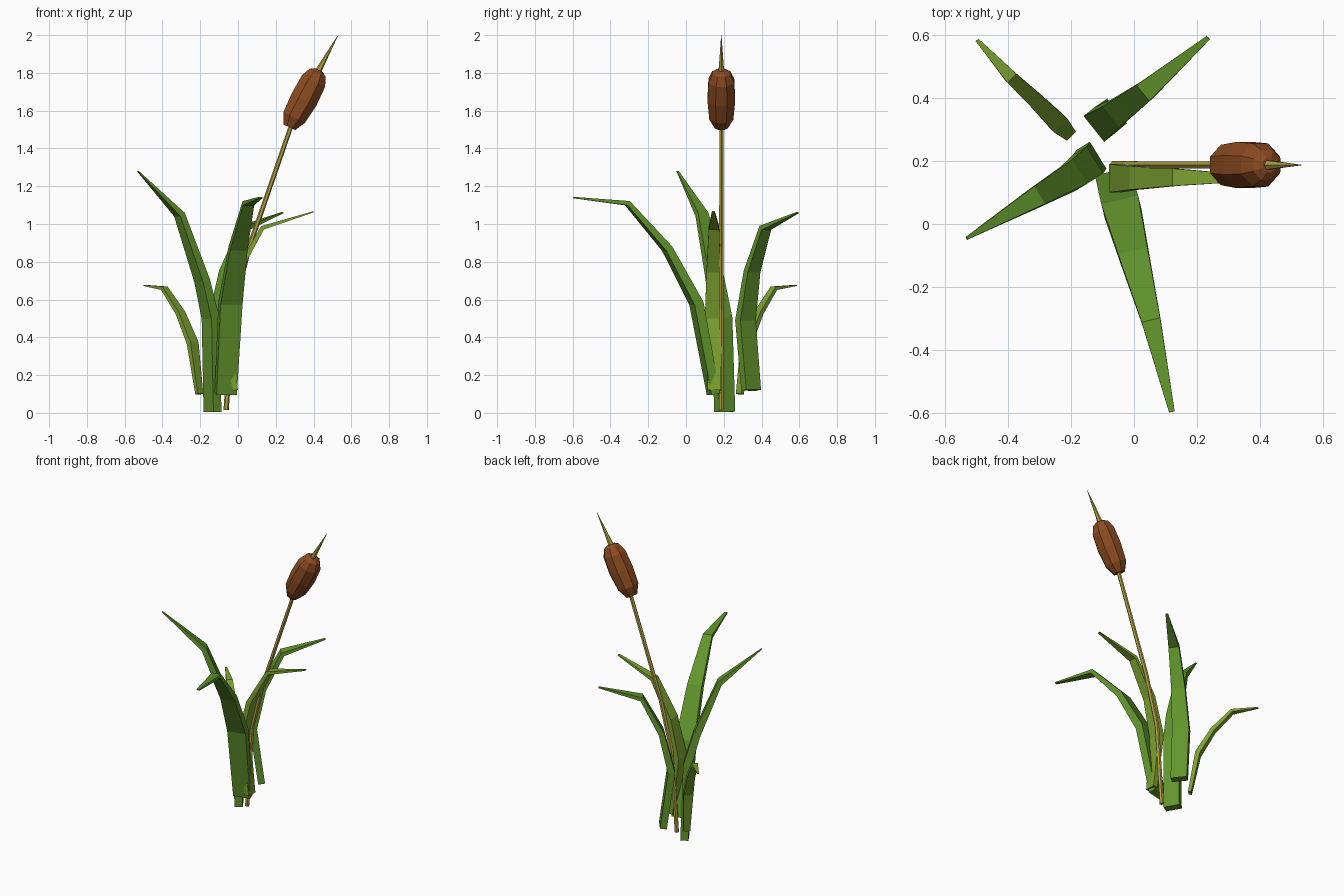
import bpy, bmesh, math
from mathutils import Vector

if "Cube" in bpy.data.objects:
    bpy.data.objects.remove(bpy.data.objects["Cube"])


def material(name, rgb):
    m = bpy.data.materials.new(name)
    m.diffuse_color = (*rgb, 1)
    m.use_nodes = True
    m.node_tree.nodes["Principled BSDF"].inputs["Base Color"].default_value = m.diffuse_color
    return m


GREEN = material("leaf_green", (0.12, 0.30, 0.025))
LIGHT = material("leaf_light_green", (0.20, 0.36, 0.03))
STRAW = material("straw", (0.45, 0.36, 0.06))
BROWN = material("brown", (0.26, 0.07, 0.014))


def loft(name, path, section, side, mat):
    """Sweep section(i) -> list of (side, normal) offsets along the path."""
    pts = [Vector(p) for p in path]
    bm = bmesh.new()
    rings = []
    for i, p in enumerate(pts):
        before = (p - pts[i - 1]).normalized() if i else Vector()
        after = (pts[i + 1] - p).normalized() if i < len(pts) - 1 else Vector()
        tangent = (before + after).normalized()
        s = (side - tangent * side.dot(tangent)).normalized()
        n = tangent.cross(s)
        rings.append([bm.verts.new(p + s * a + n * b) for a, b in section(i)])
    k = len(rings[0])
    for r0, r1 in zip(rings, rings[1:]):
        for j in range(k):
            bm.faces.new((r0[j], r0[(j + 1) % k], r1[(j + 1) % k], r1[j]))
    bm.faces.new(rings[0][::-1])
    bm.faces.new(rings[-1])
    bmesh.ops.recalc_face_normals(bm, faces=bm.faces[:])
    me = bpy.data.meshes.new(name)
    bm.to_mesh(me)
    bm.free()
    me.materials.append(mat)
    ob = bpy.data.objects.new(name, me)
    bpy.context.collection.objects.link(ob)
    return ob


def leaf(name, path, widths, mat, thick=0.42):
    # flat blade, wide across its bending direction
    d = Vector(path[-1]) - Vector(path[1])
    side = Vector((-d.y, d.x, 0)).normalized()

    def section(i):
        w, t = widths[i] / 2, widths[i] * thick / 2
        return [(-w, -t), (w, -t), (w, t), (-w, t)]
    return loft(name, path, section, side, mat)


def tube(name, path, radii, sides, mat):
    def section(i):
        return [(radii[i] * math.cos(math.tau * (j + 0.5) / sides),
                 radii[i] * math.sin(math.tau * (j + 0.5) / sides)) for j in range(sides)]
    return loft(name, path, section, Vector((0, 1, 0)), mat)


Y = 0.187
# stalk, seed head and tip
tube("stalk", [(-0.063, Y, 0.015), (-0.025, Y, 0.55), (0.06, Y, 0.88), (0.285, Y, 1.53)],
     [0.014, 0.014, 0.013, 0.012], 6, STRAW)
tube("seed_head", [(0.272, Y, 1.512), (0.298, Y, 1.565), (0.35, Y, 1.66),
                   (0.40, Y, 1.757), (0.421, Y, 1.80), (0.428, Y, 1.814)],
     [0.037, 0.069, 0.079, 0.074, 0.052, 0.026], 8, BROWN)
tube("spike", [(0.42, Y, 1.80), (0.455, Y, 1.865), (0.53, Y, 2.0)],
     [0.018, 0.012, 0.001], 6, STRAW)

# leaves
leaf("left_leaf", [(-0.135, 0.205, 0.005), (-0.145, 0.19, 0.5), (-0.19, 0.155, 0.7),
                   (-0.31, 0.085, 1.05), (-0.53, -0.045, 1.28)],
     [0.10, 0.10, 0.09, 0.065, 0.01], GREEN, 0.5)
leaf("front_leaf", [(-0.065, 0.145, 0.1), (-0.04, 0.055, 0.58), (0.0, -0.10, 0.87),
                    (0.055, -0.31, 1.11), (0.12, -0.595, 1.14)],
     [0.11, 0.12, 0.095, 0.06, 0.018], GREEN)
leaf("right_leaf", [(-0.015, 0.15, 0.12), (-0.06, 0.145, 0.5), (0.0, 0.146, 0.75),
                    (0.13, 0.148, 0.98), (0.40, 0.145, 1.065)],
     [0.07, 0.09, 0.075, 0.055, 0.015], LIGHT)
leaf("back_leaf", [(-0.07, 0.345, 0.12), (-0.11, 0.315, 0.49), (-0.06, 0.35, 0.75),
                   (0.035, 0.42, 0.98), (0.235, 0.59, 1.06)],
     [0.10, 0.105, 0.085, 0.065, 0.015], GREEN)
leaf("small_leaf", [(-0.205, 0.285, 0.1), (-0.24, 0.32, 0.37), (-0.305, 0.385, 0.53),
                    (-0.39, 0.465, 0.66), (-0.497, 0.583, 0.675)],
     [0.04, 0.06, 0.05, 0.04, 0.012], LIGHT, 0.5)
